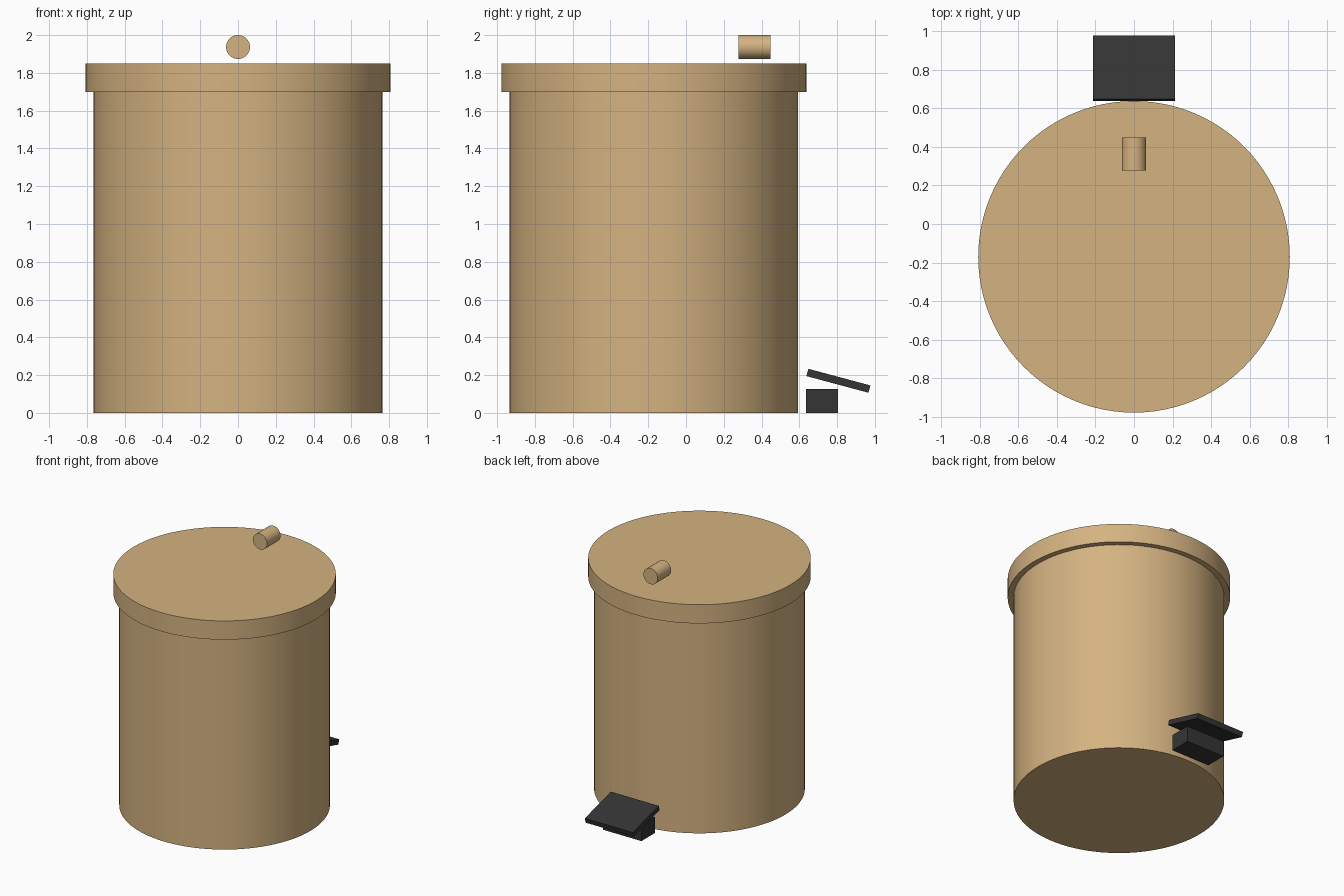
import bpy
from math import radians, pi

if "Cube" in bpy.data.objects:
    bpy.data.objects.remove(bpy.data.objects["Cube"])


def material(name, color):
    m = bpy.data.materials.new(name)
    m.diffuse_color = color
    m.use_nodes = True
    m.node_tree.nodes["Principled BSDF"].inputs["Base Color"].default_value = m.diffuse_color
    return m


tan = material("tan", (0.66, 0.45, 0.22, 1))
black = material("black", (0.035, 0.035, 0.035, 1))


def cylinder(name, radius, depth, location, rotation=(0, 0, 0), sides=96):
    bpy.ops.mesh.primitive_cylinder_add(vertices=sides, radius=radius, depth=depth,
                                        location=location, rotation=rotation)
    ob = bpy.context.object
    ob.name = name
    ob.data.materials.append(tan)
    bpy.ops.object.shade_smooth_by_angle(angle=radians(35))
    return ob


def box(name, size, location, tilt=0):
    bpy.ops.mesh.primitive_cube_add(size=1, location=location, rotation=(tilt, 0, 0))
    ob = bpy.context.object
    ob.name = name
    ob.scale = size
    ob.data.materials.append(black)
    return ob


# Bin body and overhanging lid
cylinder("body", 0.764, 1.70, (0, -0.17, 0.85))
cylinder("lid", 0.807, 0.15, (0, -0.17, 1.775))

# Small handle lying along y, just above the lid
cylinder("lid_handle", 0.063, 0.17, (0, 0.363, 1.937), (pi / 2, 0, 0), 48)

# Foot pedal: base block and tilted plate
box("pedal_base", (0.34, 0.17, 0.127), (0, 0.721, 0.0635))
box("pedal_plate", (0.424, 0.34, 0.04), (0, 0.807, 0.17), radians(-15))
